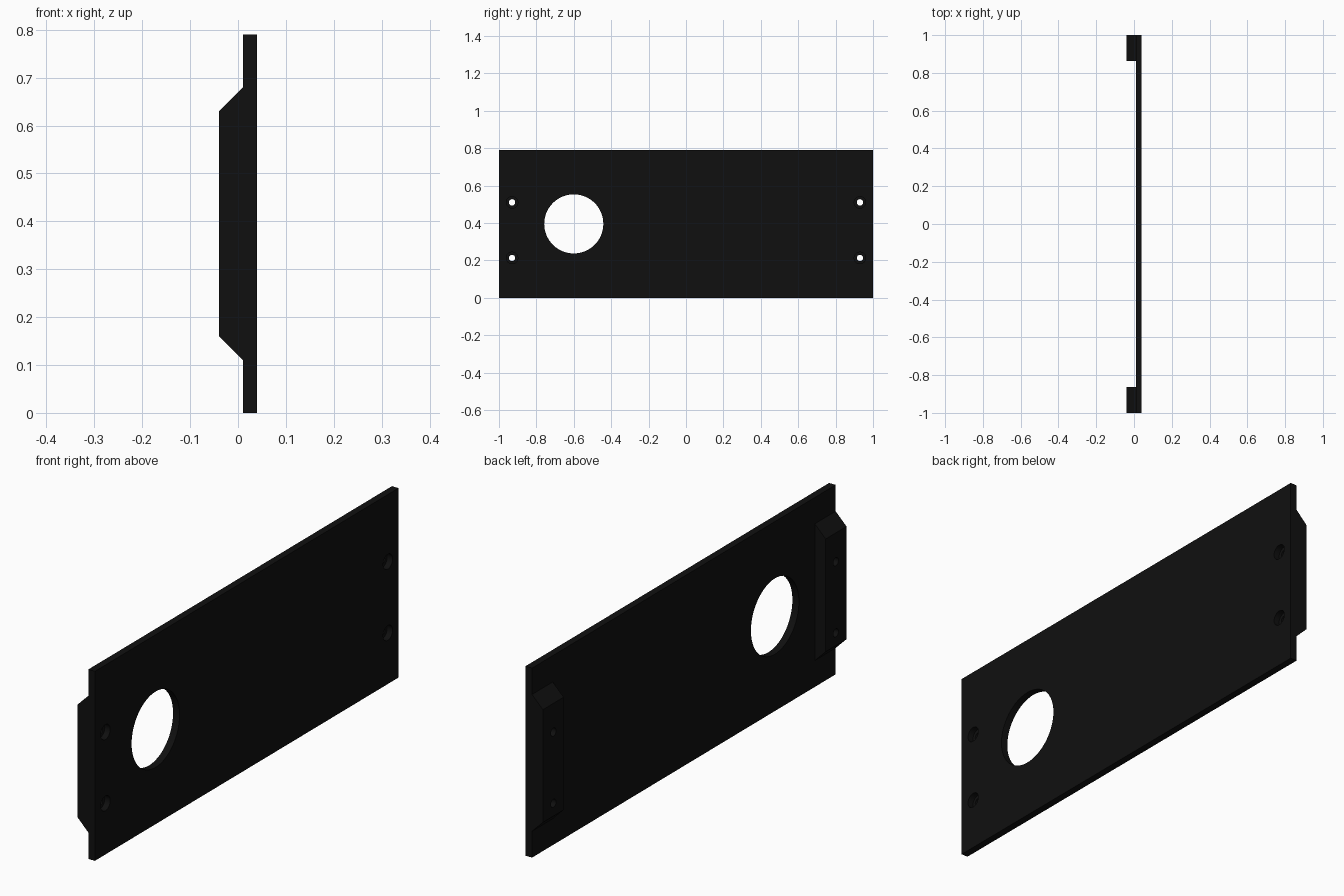
import bpy, bmesh, math

if "Cube" in bpy.data.objects:
    bpy.data.objects.remove(bpy.data.objects["Cube"])

H = 0.79                      # panel height
BACK, MID, FRONT = -0.04, 0.01, 0.04   # x of block back, panel back, panel face

black = bpy.data.materials.new("matte_black")
black.diffuse_color = (0.005, 0.005, 0.005, 1)
black.use_nodes = True
black.node_tree.nodes["Principled BSDF"].inputs["Base Color"].default_value = black.diffuse_color


def prism(name, profile, y0, y1):
    """Extrude an (x, z) profile along y."""
    bm = bmesh.new()
    face = bm.faces.new([bm.verts.new((x, y0, z)) for x, z in profile])
    ext = bmesh.ops.extrude_face_region(bm, geom=[face])
    moved = [v for v in ext["geom"] if isinstance(v, bmesh.types.BMVert)]
    bmesh.ops.translate(bm, verts=moved, vec=(0, y1 - y0, 0))
    bmesh.ops.recalc_face_normals(bm, faces=bm.faces)
    mesh = bpy.data.meshes.new(name)
    bm.to_mesh(mesh)
    bm.free()
    mesh.materials.append(black)
    obj = bpy.data.objects.new(name, mesh)
    bpy.context.collection.objects.link(obj)
    return obj


def drill(name, y, z, radius, x0, x1, sides):
    """Cylinder cutter along x."""
    bpy.ops.mesh.primitive_cylinder_add(
        vertices=sides, radius=radius, depth=x1 - x0,
        location=((x0 + x1) / 2, y, z), rotation=(0, math.pi / 2, 0))
    obj = bpy.context.object
    obj.name = name
    obj.hide_render = True
    obj.data.materials.append(black)
    return obj


def combine(target, tool, operation):
    mod = target.modifiers.new(operation.lower(), 'BOOLEAN')
    mod.operation = operation
    mod.solver = 'EXACT'
    mod.object = tool
    bpy.context.view_layer.objects.active = target
    bpy.ops.object.modifier_apply(modifier=mod.name)
    bpy.data.objects.remove(tool, do_unlink=True)


# Flat panel
panel = prism("mounting_panel",
              [(MID, 0), (FRONT, 0), (FRONT, H), (MID, H)], -1, 1)

# Chamfered mounting block behind each end
block_profile = [(MID, 0.11), (MID, 0.68), (BACK, 0.63), (BACK, 0.16)]
for y0, y1 in ((-1, -0.863), (0.863, 1)):
    combine(panel, prism("end_block", block_profile, y0, y1), 'UNION')

# Large round opening
combine(panel, drill("opening_cutter", -0.6, 0.395, 0.158, -0.1, 0.1, 64),
        'DIFFERENCE')

# Screw holes, wider at the panel face for the screw heads
for y in (-0.93, 0.93):
    for z in (0.213, 0.51):
        combine(panel, drill("screw_cutter", y, z, 0.017, -0.1, 0.1, 32),
                'DIFFERENCE')
        combine(panel, drill("head_cutter", y, z, 0.031, 0.015, 0.1, 32),
                'DIFFERENCE')

bpy.ops.object.select_all(action='DESELECT')
panel.select_set(True)
bpy.context.view_layer.objects.active = panel
bpy.ops.object.shade_smooth_by_angle(angle=math.radians(30))
